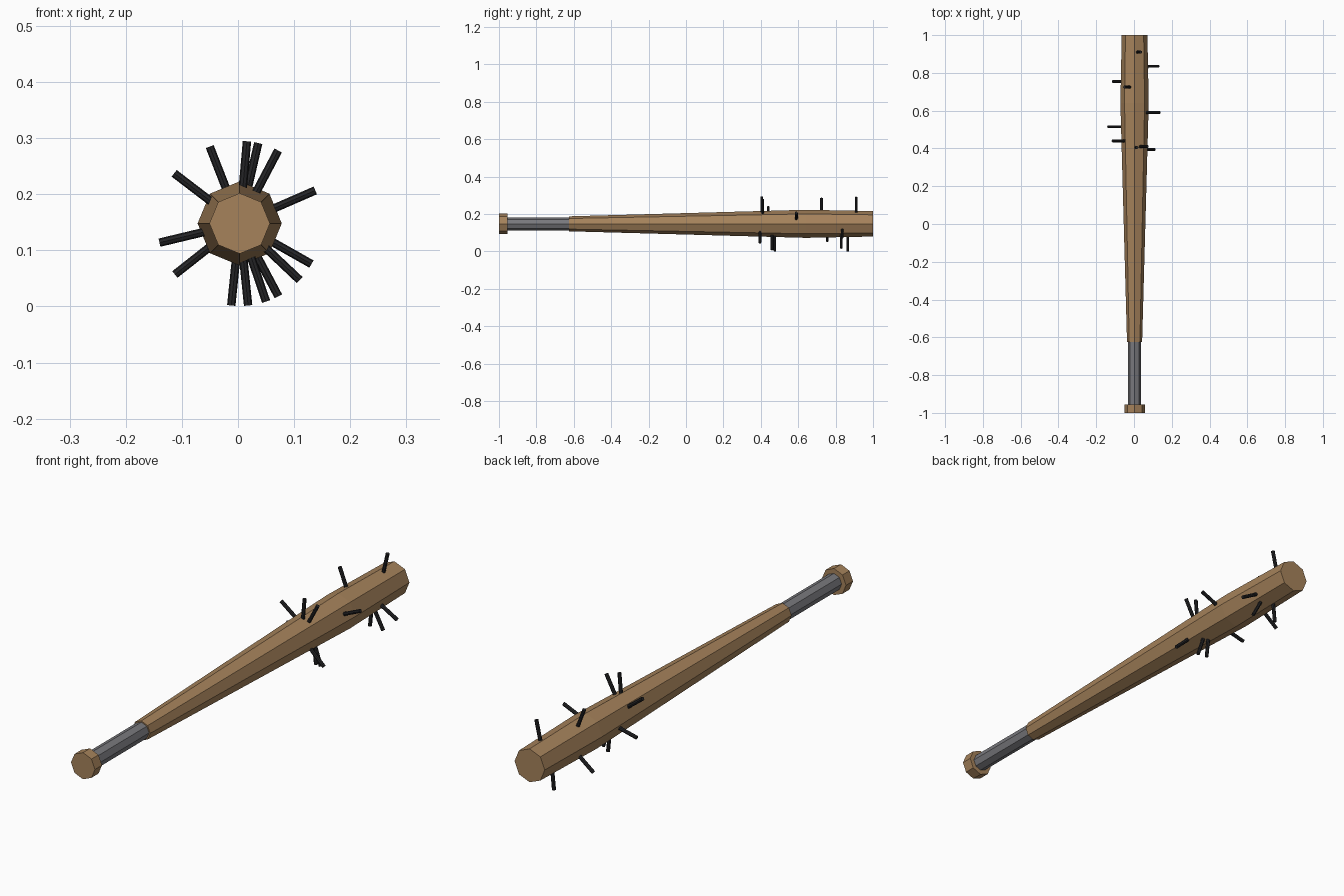
import bpy, bmesh
from math import cos, sin, pi, radians, atan2
from mathutils import Vector

if "Cube" in bpy.data.objects:
    bpy.data.objects.remove(bpy.data.objects["Cube"])

CX, CZ = 0.003, 0.148  # bat axis runs along y


def material(name, rgb):
    m = bpy.data.materials.new(name)
    m.diffuse_color = (*rgb, 1)
    m.use_nodes = True
    m.node_tree.nodes["Principled BSDF"].inputs["Base Color"].default_value = m.diffuse_color
    return m


wood = material("wood", (0.38, 0.225, 0.105))
grip_grey = material("grip_grey", (0.19, 0.19, 0.205))
iron = material("iron", (0.018, 0.018, 0.02))


def lathe(name, profile, mat, sides=8):
    """Capped faceted solid around the bat axis from (y, radius) points."""
    bm = bmesh.new()
    rings = [[bm.verts.new((CX + r * cos(2 * pi * i / sides), y,
                            CZ + r * sin(2 * pi * i / sides)))
              for i in range(sides)] for y, r in profile]
    for a, b in zip(rings, rings[1:]):
        for i in range(sides):
            j = (i + 1) % sides
            bm.faces.new((a[i], a[j], b[j], b[i]))
    bm.faces.new(rings[0])
    bm.faces.new(rings[-1])
    bmesh.ops.recalc_face_normals(bm, faces=bm.faces)
    me = bpy.data.meshes.new(name)
    bm.to_mesh(me)
    bm.free()
    me.materials.append(mat)
    ob = bpy.data.objects.new(name, me)
    bpy.context.collection.objects.link(ob)


# Bat body, grip and end knob
lathe("barrel", [(-0.625, 0.04), (0.64, 0.075), (1.0, 0.068)], wood)
lathe("grip", [(-0.96, 0.0345), (-0.62, 0.0345)], grip_grey)
lathe("knob", [(-1.0, 0.054), (-0.955, 0.054)], wood)

# Nails: (tip x, tip z, y), each pointing straight out from the axis
nails = [
    (0.016, 0.295, 0.405), (0.036, 0.291, 0.91), (0.071, 0.277, 0.41),
    (0.138, 0.207, 0.59), (-0.050, 0.284, 0.725), (-0.112, 0.236, 0.44),
    (-0.139, 0.114, 0.515), (-0.110, 0.059, 0.755), (-0.012, 0.002, 0.865),
    (0.018, 0.002, 0.475), (0.050, 0.009, 0.46), (0.071, 0.020, 0.83),
    (0.109, 0.048, 0.395), (0.132, 0.075, 0.835),
]
INNER, OUTER = 0.05, 0.147
for n, (x, z, y) in enumerate(nails, 1):
    d = Vector((x - CX, 0, z - CZ)).normalized()
    mid = Vector((CX, y, CZ)) + d * (INNER + OUTER) / 2
    bpy.ops.mesh.primitive_cylinder_add(
        vertices=8, radius=0.0075, depth=OUTER - INNER, location=mid,
        rotation=(0, atan2(d.x, d.z), 0))
    ob = bpy.context.object
    ob.name = f"nail_{n}"
    ob.data.materials.append(iron)
